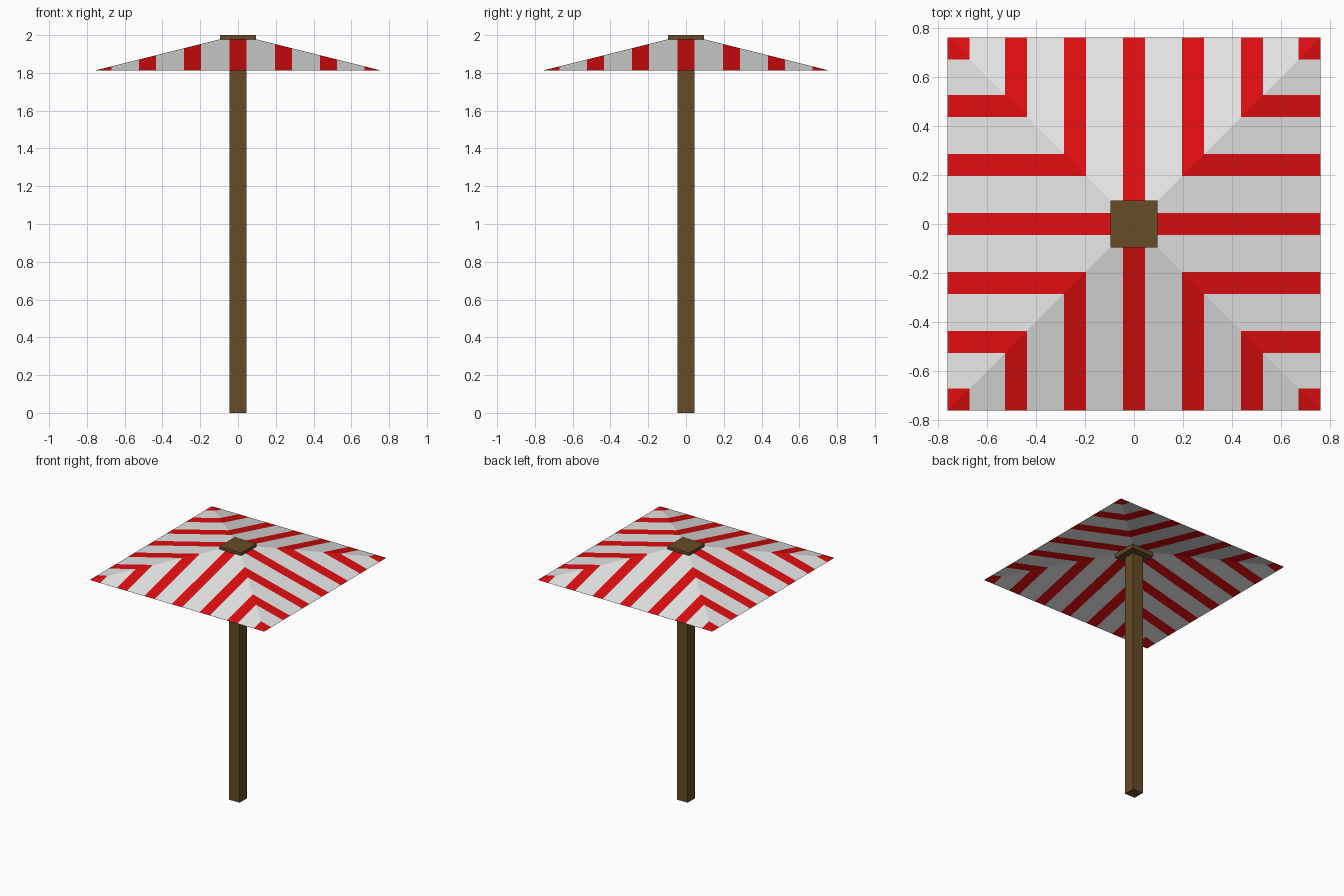
import bpy, bmesh
from mathutils import Matrix
from math import pi

if "Cube" in bpy.data.objects:
    bpy.data.objects.remove(bpy.data.objects["Cube"])


def material(name, rgb):
    m = bpy.data.materials.new(name)
    m.diffuse_color = (*rgb, 1)
    m.use_nodes = True
    m.node_tree.nodes["Principled BSDF"].inputs["Base Color"].default_value = m.diffuse_color
    return m


white = material("canvas white", (0.8, 0.8, 0.8))
red = material("stripe red", (0.74, 0.004, 0.005))
brown = material("wood brown", (0.133, 0.073, 0.02))


def finish(name, bm, mats):
    me = bpy.data.meshes.new(name)
    bm.to_mesh(me)
    bm.free()
    for m in mats:
        me.materials.append(m)
    ob = bpy.data.objects.new(name, me)
    bpy.context.collection.objects.link(ob)


def box(name, half, z0, z1):
    bm = bmesh.new()
    bmesh.ops.create_cube(bm, size=1)
    bmesh.ops.scale(bm, vec=(2 * half, 2 * half, z1 - z0), verts=bm.verts)
    bmesh.ops.translate(bm, vec=(0, 0, (z0 + z1) / 2), verts=bm.verts)
    finish(name, bm, [brown])


# Wooden pole and the cap that holds the canopy
box("pole", 0.045, 0, 1.96)
box("cap", 0.096, 1.945, 2.0)

# Striped canopy: four sloping sides, each cut into strips ending at the hips
EDGE, HOLE, EDGE_Z, SLOPE = 0.76, 0.09, 1.812, 0.25
half_cuts = [0.045, HOLE, 0.195, 0.285, 0.435, 0.525, 0.67, EDGE]
cuts = [-c for c in reversed(half_cuts)] + half_cuts
bm = bmesh.new()


def point(u, v, turn):
    return bm.verts.new(turn @ Matrix.Translation((u, -v, EDGE_Z + (EDGE - v) * SLOPE)).translation)


for side in range(4):
    turn = Matrix.Rotation(side * pi / 2, 3, 'Z')
    for a, b in zip(cuts, cuts[1:]):
        ring = [(a, EDGE), (b, EDGE), (b, max(HOLE, abs(b))), (a, max(HOLE, abs(a)))]
        ring = list(dict.fromkeys(ring))
        face = bm.faces.new([point(u, v, turn) for u, v in ring])
        # Red strips repeat every 0.24 from the middle
        mid = abs(a + b) / 2
        face.material_index = int(abs(mid - round(mid / 0.24) * 0.24) < 0.046)
bmesh.ops.remove_doubles(bm, verts=bm.verts, dist=0.0005)
finish("canopy", bm, [white, red])
